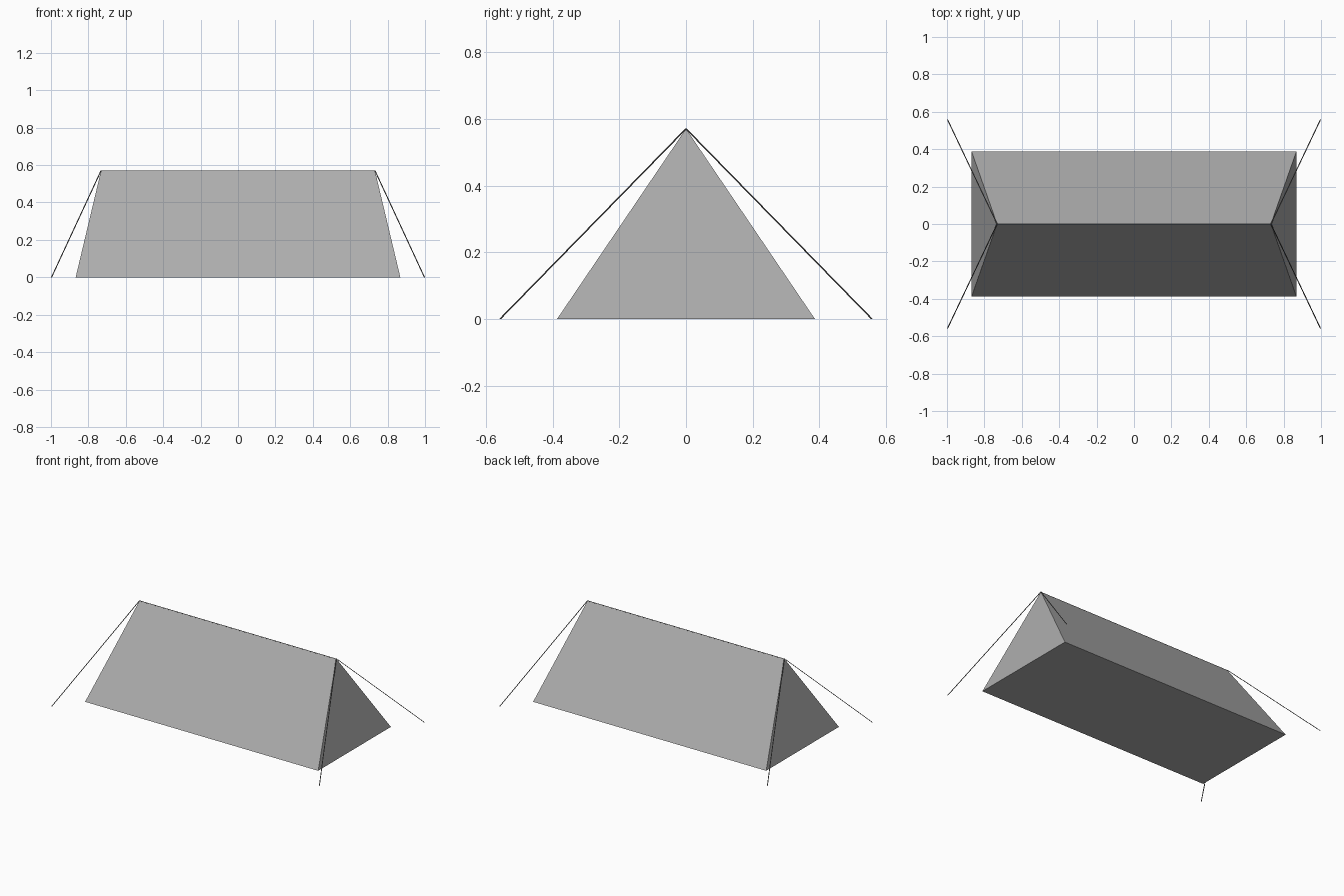
import bpy, bmesh
from mathutils import Vector

if "Cube" in bpy.data.objects:
    bpy.data.objects.remove(bpy.data.objects["Cube"])

BASE_X, BASE_Y = 0.868, 0.387
RIDGE_X, HEIGHT = 0.732, 0.571
PEG_X, PEG_Y = 0.997, 0.558
ROPE_R = 0.003


def material(name, grey):
    mat = bpy.data.materials.new(name)
    mat.diffuse_color = (grey, grey, grey, 1)
    mat.use_nodes = True
    mat.node_tree.nodes["Principled BSDF"].inputs["Base Color"].default_value = mat.diffuse_color
    return mat


CANVAS = material("canvas", 0.42)
ROPE = material("rope", 0.15)


def finish(name, bm, mat):
    bmesh.ops.recalc_face_normals(bm, faces=bm.faces)
    mesh = bpy.data.meshes.new(name)
    bm.to_mesh(mesh)
    bm.free()
    mesh.materials.append(mat)
    obj = bpy.data.objects.new(name, mesh)
    bpy.context.collection.objects.link(obj)
    return obj


# Tent body: box whose top edge pairs collapse into a ridge
bm = bmesh.new()
bmesh.ops.create_cube(bm, size=2)
for v in bm.verts:
    if v.co.z > 0:
        v.co = Vector((v.co.x * RIDGE_X, 0, HEIGHT))
    else:
        v.co = Vector((v.co.x * BASE_X, v.co.y * BASE_Y, 0))
bmesh.ops.remove_doubles(bm, verts=bm.verts, dist=0.001)
finish("tent_body", bm, CANVAS)


# Rope: thin square section, cut level at the start and swept to the tip
def rope(name, start, tip, upright=False):
    bm = bmesh.new()
    ring = bmesh.ops.create_circle(bm, cap_ends=True, segments=4, radius=ROPE_R)
    if upright:  # stand the section up for a run along x
        for v in bm.verts:
            v.co = Vector((0, v.co.x, v.co.y))
    bmesh.ops.translate(bm, verts=ring["verts"], vec=start)
    ext = bmesh.ops.extrude_edge_only(bm, edges=bm.edges[:])
    top = [g for g in ext["geom"] if isinstance(g, bmesh.types.BMVert)]
    bmesh.ops.translate(bm, verts=top, vec=tip - start)
    bmesh.ops.contextual_create(bm, geom=top)
    finish(name, bm, ROPE)


# Guy ropes at the four corners
for side, sx in (("left", -1), ("right", 1)):
    for end, sy in (("front", -1), ("back", 1)):
        rope(f"guy_rope_{end}_{side}", Vector((sx * PEG_X, sy * PEG_Y, 0)),
             Vector((sx * RIDGE_X, 0, HEIGHT)))

# Ridge rope along the top
rope("ridge_rope", Vector((-RIDGE_X, 0, HEIGHT - ROPE_R)),
     Vector((RIDGE_X, 0, HEIGHT - ROPE_R)), upright=True)
